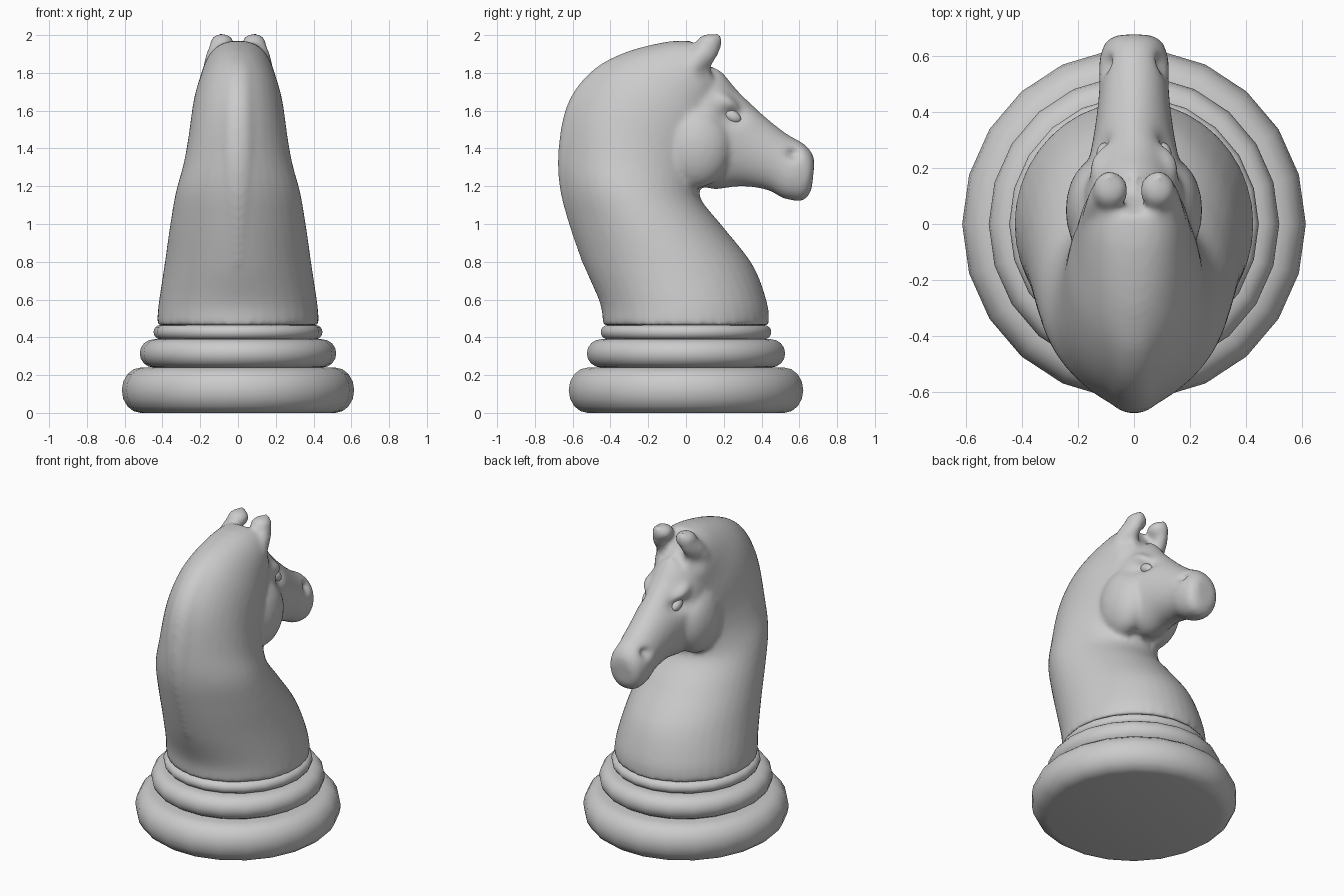
import bpy, bmesh
from math import sin, cos, pi, exp, radians
from mathutils import Vector, Matrix

if "Cube" in bpy.data.objects:
    bpy.data.objects.remove(bpy.data.objects["Cube"])


def make(name, bm):
    bmesh.ops.recalc_face_normals(bm, faces=bm.faces)
    me = bpy.data.meshes.new(name)
    bm.to_mesh(me)
    bm.free()
    ob = bpy.data.objects.new(name, me)
    bpy.context.collection.objects.link(ob)
    return ob


def skin(bm, rings):
    n = len(rings[0])
    rows = [[bm.verts.new(p) for p in r] for r in rings]
    for a, b in zip(rows, rows[1:]):
        for i in range(n):
            j = (i + 1) % n
            bm.faces.new((a[i], a[j], b[j], b[i]))
    bm.faces.new(rows[0])
    bm.faces.new(rows[-1])


def spline(st, steps=6):
    # Catmull-Rom interpolation of section parameters
    out = []
    for i in range(len(st) - 1):
        p = [st[max(0, min(len(st) - 1, i + k))] for k in (-1, 0, 1, 2)]
        for s in range(steps):
            t = s / steps
            out.append([0.5 * (2 * b + (c - a) * t + (2 * a - 5 * b + 4 * c - d) * t * t
                               + (3 * b - a - 3 * c + d) * t ** 3) for a, b, c, d in zip(*p)])
    return out + [list(st[-1])]


def loft(bm, stations, n=40):
    # section: end A (y, z), end B (y, z), half width, pinch at A, pinch at B
    rings = []
    for ay, az, by, bz, w, pa, pb in spline(stations):
        ring = []
        for i in range(n):
            s = 2 * pi * i / n
            c, x = cos(s), sin(s)
            x = w * (1 if x >= 0 else -1) * abs(x) ** (pa if c > 0 else pb)
            t = (1 - c) / 2
            ring.append((x, ay + (by - ay) * t, az + (bz - az) * t))
        rings.append(ring)
    skin(bm, rings)


def blobs(bm, loc, size, tilt=0, yaw=0):
    # mirrored pair of ellipsoids
    for s in (1, -1):
        m = (Matrix.Translation((s * loc[0], loc[1], loc[2])) @ Matrix.Rotation(radians(s * yaw), 4, 'Z')
             @ Matrix.Rotation(radians(tilt), 4, 'X') @ Matrix.Diagonal((*size, 1)))
        bmesh.ops.create_uvsphere(bm, u_segments=24, v_segments=16, radius=1, matrix=m)


# Turned base: three stacked rounded rings
bm = bmesh.new()
prof = []
for z0, z1, r, h in ((0, .24, .615, .1), (.24, .39, .52, .075), (.39, .465, .447, .037)):
    for k in range(9):
        a = -pi / 2 + pi * k / 8
        prof.append((r - h + h * cos(a), (z0 + z1) / 2 + (z1 - z0) / 2 * sin(a)))
skin(bm, [[(r * cos(2 * pi * i / 22), 1.02 * r * sin(2 * pi * i / 22), z) for i in range(22)]
          for r, z in prof])
base = make("base", bm)

# Neck: sections fan from the collar round to the poll
bm = bmesh.new()
neck = [(-.44, .465, .44, .465, .43, 1, 1),
        (-.455, .58, .43, .58, .42, 1, 1),
        (-.54, .78, .355, .78, .39, 1.15, 1),
        (-.615, 1.0, .20, .98, .36, 1.3, 1),
        (-.665, 1.2, .08, 1.13, .33, 1.4, 1),
        (-.67, 1.4, .08, 1.22, .29, 1.4, 1),
        (-.635, 1.6, .10, 1.28, .265, 1.3, 1),
        (-.56, 1.74, .12, 1.35, .25, 1.2, 1),
        (-.44, 1.85, .14, 1.42, .235, 1.1, 1),
        (-.29, 1.92, .16, 1.52, .21, 1, 1),
        (-.1, 1.965, .17, 1.62, .185, .9, 1),
        (.03, 1.97, .17, 1.74, .15, .8, 1)]
loft(bm, neck)

# Mane crest along the back of the neck
crest = []
for i, (ay, az, by, bz, *_) in enumerate(neck[2:10]):
    f = .32
    crest.append((ay - .005, az, ay + (by - ay) * f, az + (bz - az) * f,
                  (.07, .095, .105, .11, .11, .11, .11, .1)[i], .9, 1))
loft(bm, crest)

# Head: sections from the poll to the muzzle, forehead end first
loft(bm, [(.02, 1.86, -.12, 1.35, .15, 1.1, 1),
          (.17, 1.82, .0, 1.24, .185, 1.2, 1),
          (.27, 1.71, .14, 1.185, .165, 1.1, 1),
          (.40, 1.585, .29, 1.20, .14, 1.1, 1),
          (.53, 1.48, .43, 1.18, .125, 1, .9),
          (.625, 1.425, .52, 1.135, .125, 1, .8),
          (.67, 1.37, .62, 1.125, .105, .9, .8),
          (.68, 1.32, .665, 1.18, .065, .9, .9)])

# Cheeks, brows, ears
blobs(bm, (.12, .05, 1.41), (.125, .19, .22))
blobs(bm, (.10, .20, 1.64), (.06, .1, .05), -35)
blobs(bm, (.125, .07, 1.86), (.05, .19, .065), 50, 20)
blobs(bm, (.085, .12, 1.955), (.065, .07, .052), 10)
horse = make("horse_head_and_neck", bm)

# Fuse the parts into one soft surface
bpy.context.view_layer.objects.active = horse
horse.select_set(True)
m = horse.modifiers.new("fuse", 'REMESH')
m.mode = 'VOXEL'
m.voxel_size = .015
bpy.ops.object.modifier_apply(modifier=m.name)
m = horse.modifiers.new("soften", 'SMOOTH')
m.factor = .5
m.iterations = 10
bpy.ops.object.modifier_apply(modifier=m.name)

# Carve eye sockets, nostrils, ear hollows; (y, z, y radius, z radius, depth)
for v in horse.data.vertices:
    x, y, z = v.co
    for cy, cz, ry, rz, d in ((.25, 1.575, .07, .045, .035), (.57, 1.37, .035, .03, .03),
                              (.12, 1.80, .05, .05, .02)):
        if y > 0 and abs(x) > .02:
            v.co.x -= (1 if x > 0 else -1) * d * exp(-((y - cy) / ry) ** 2 - ((z - cz) / rz) ** 2)

# Eyeballs
bm = bmesh.new()
blobs(bm, (.105, .245, 1.57), (.03, .05, .032), -30)
eyes = make("eyes", bm)

for ob in (base, horse, eyes):
    bpy.ops.object.select_all(action='DESELECT')
    ob.select_set(True)
    bpy.context.view_layer.objects.active = ob
    bpy.ops.object.shade_smooth_by_angle(angle=radians(50))
